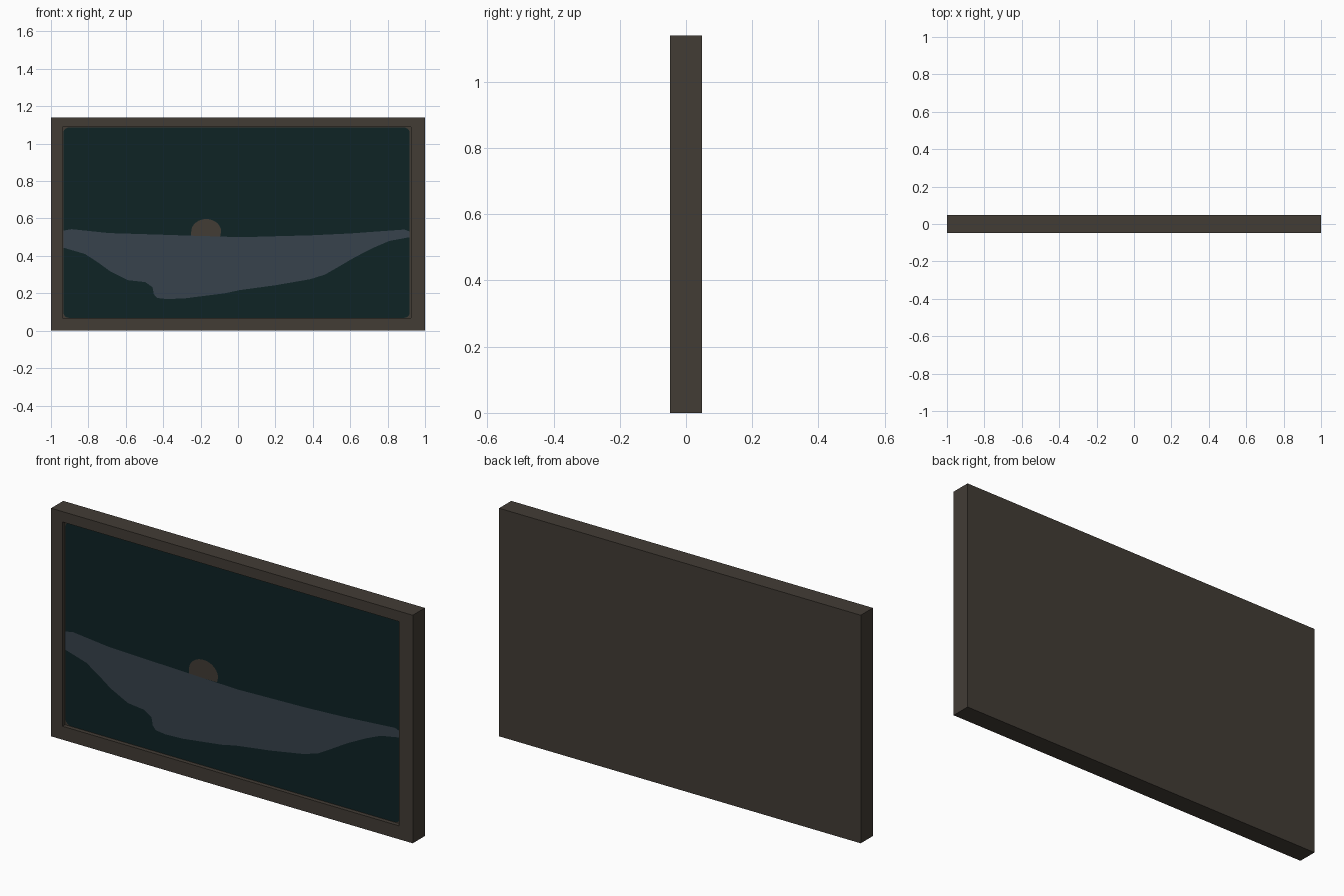
import bpy, bmesh, math

if "Cube" in bpy.data.objects:
    bpy.data.objects.remove(bpy.data.objects["Cube"])

W, T, H = 1.0, 0.048, 1.14          # half width, half thickness, height
FLOOR = -0.027                      # recess floor depth


def linear(rgb):
    return [((c / 255 + 0.055) / 1.055) ** 2.4 for c in rgb] + [1]


def material(name, rgb):
    m = bpy.data.materials.new(name)
    m.diffuse_color = linear(rgb)
    m.use_nodes = True
    m.node_tree.nodes["Principled BSDF"].inputs["Base Color"].default_value = m.diffuse_color
    return m


brown = material("dark_wood", (66, 60, 53))
teal = material("deep_teal", (14, 35, 37))
slate = material("slate_blue", (55, 66, 76))


def make(name, bm, mat):
    me = bpy.data.meshes.new(name)
    bm.to_mesh(me)
    bm.free()
    me.materials.append(mat)
    ob = bpy.data.objects.new(name, me)
    bpy.context.collection.objects.link(ob)
    return ob


def plate(name, pts, y, mat):
    """Flat painted shape facing the front."""
    bm = bmesh.new()
    f = bm.faces.new([bm.verts.new((x, y, z)) for x, z in pts])
    f.normal_update()
    if f.normal.y > 0:
        f.normal_flip()
    bmesh.ops.triangulate(bm, faces=bm.faces[:])
    return make(name, bm, mat)


# Frame: box with a shallow rectangular recess in the front
bm = bmesh.new()


def ring(x0, x1, z0, z1, y):
    return [bm.verts.new((x, y, z)) for x, z in ((x0, z0), (x1, z0), (x1, z1), (x0, z1))]


loops = [ring(-W, W, 0, H, T), ring(-W, W, 0, H, -T),
         ring(-0.937, 0.925, 0.067, 1.088, -T),
         ring(-0.937, 0.925, 0.067, 1.088, FLOOR)]
for a, b in zip(loops, loops[1:]):
    for i in range(4):
        j = (i + 1) % 4
        bm.faces.new((a[i], a[j], b[j], b[i]))
bm.faces.new(loops[0])
bm.faces.new(loops[-1])
bmesh.ops.recalc_face_normals(bm, faces=bm.faces[:])
make("frame", bm, brown)

# Canvas: rounded rectangle
x0, x1, z0, z1, r = -0.934, 0.918, 0.069, 1.086, 0.03
canvas = []
for k, (cx, cz) in enumerate(((x1 - r, z1 - r), (x0 + r, z1 - r), (x0 + r, z0 + r), (x1 - r, z0 + r))):
    for i in range(7):
        a = math.radians(90 * k + 15 * i)
        canvas.append((cx + r * math.cos(a), cz + r * math.sin(a)))
plate("canvas", canvas, FLOOR - 0.0015, teal)

# Painted sun: half disc above the horizon
sun = [(-0.25, 0.505)]
for i in range(25):
    a = math.pi - math.pi * i / 24
    sun.append((-0.17 + 0.08 * math.cos(a), 0.53 + 0.067 * math.sin(a)))
sun.append((-0.095, 0.505))
plate("painted_sun", sun, FLOOR - 0.0025, brown)

# Painted water: irregular band across the canvas
water = [(-0.934, 0.535), (-0.89, 0.543), (-0.69, 0.522), (-0.4, 0.513), (-0.25, 0.508),
         (0.02, 0.50), (0.2, 0.505), (0.39, 0.51), (0.6, 0.52), (0.89, 0.541), (0.918, 0.53),
         (0.918, 0.50), (0.81, 0.48), (0.73, 0.446), (0.625, 0.393), (0.535, 0.34),
         (0.465, 0.30), (0.385, 0.275), (0.2, 0.243), (0.01, 0.217), (-0.07, 0.20),
         (-0.283, 0.173), (-0.38, 0.169), (-0.433, 0.175), (-0.45, 0.195), (-0.457, 0.233),
         (-0.497, 0.26), (-0.588, 0.27), (-0.684, 0.318), (-0.75, 0.366), (-0.818, 0.41),
         (-0.934, 0.444)]
plate("painted_water", water, FLOOR - 0.0035, slate)
